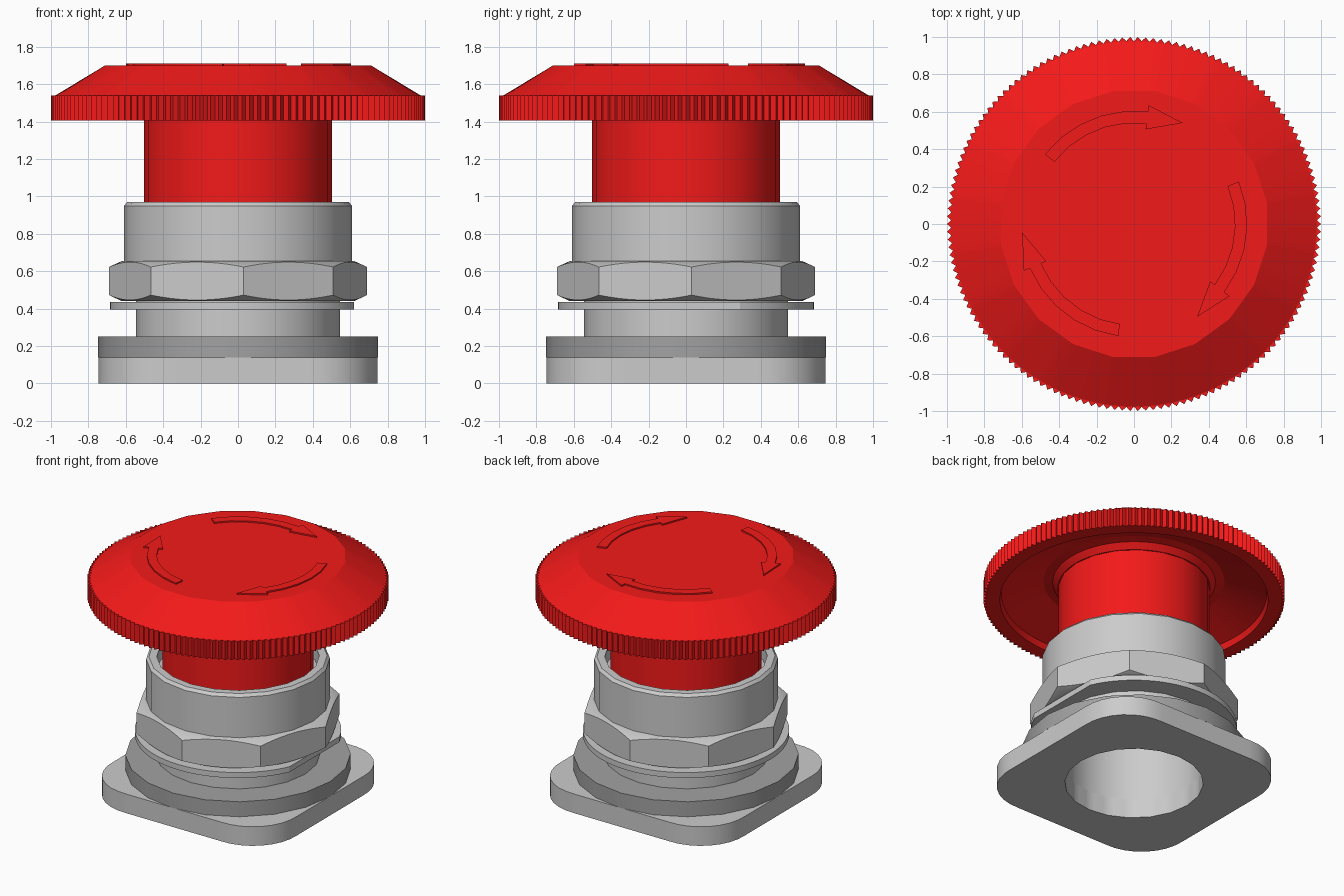
import bpy, bmesh
from math import pi, sin, cos, tan, sqrt, radians

if "Cube" in bpy.data.objects:
    bpy.data.objects.remove(bpy.data.objects["Cube"])

red = bpy.data.materials.new("red_plastic")
red.diffuse_color = (0.9, 0.01, 0.01, 1)
red.use_nodes = True
red.node_tree.nodes["Principled BSDF"].inputs["Base Color"].default_value = red.diffuse_color
dark = bpy.data.materials.new("dark_rubber")
dark.diffuse_color = (0.36, 0.36, 0.36, 1)
dark.use_nodes = True
dark.node_tree.nodes["Principled BSDF"].inputs["Base Color"].default_value = dark.diffuse_color


def finish(name, bm, mat=None):
    bmesh.ops.recalc_face_normals(bm, faces=bm.faces)
    me = bpy.data.meshes.new(name)
    bm.to_mesh(me)
    bm.free()
    me.shade_smooth()
    me.set_sharp_from_angle(angle=radians(25))
    if mat:
        me.materials.append(mat)
    ob = bpy.data.objects.new(name, me)
    bpy.context.collection.objects.link(ob)
    return ob


def loft(name, rings, n=20, mat=None, hollow=False):
    """Stack polar rings; radius and height may each be a function of angle."""
    val = lambda f, a: f(a) if callable(f) else f
    bm = bmesh.new()
    loops = []
    for r, z in rings:
        angles = [2 * pi * i / n for i in range(n)]
        loops.append([bm.verts.new((val(r, a) * cos(a), val(r, a) * sin(a), val(z, a)))
                      for a in angles])
    pairs = list(zip(loops, loops[1:]))
    if hollow:
        pairs.append((loops[-1], loops[0]))
    else:
        bm.faces.new(loops[0])
        bm.faces.new(loops[-1])
    for lo, hi in pairs:
        for i in range(n):
            j = (i + 1) % n
            bm.faces.new((lo[i], lo[j], hi[j], hi[i]))
    return finish(name, bm, mat)


def polygon(radius, sides, offset=0.0):
    """Polar radius of a regular polygon with a corner at the offset angle."""
    step = 2 * pi / sides
    return lambda a: radius * cos(step / 2) / cos((a - offset) % step - step / 2)


def rounded_square(a, half=0.745, rad=0.34):
    b = abs((a + pi / 4) % (pi / 2) - pi / 4)
    c = half - rad
    if half * tan(b) <= c:
        return half / cos(b)
    d = c * (cos(b) + sin(b))
    return d + sqrt(max(0, rad * rad - 2 * c * c + d * d))


# Mounting plate with round hole
hole = polygon(0.46, 20)
loft("base_plate", [(hole, 0), (rounded_square, 0), (rounded_square, 0.14), (hole, 0.14)],
     80, hollow=True)

# Dark gasket
loft("gasket", [(0.5, 0.14), (0.748, 0.14), (0.748, 0.25), (0.5, 0.25)], 20, dark, True)

# Threaded neck and collar, with a counterbore for the plunger
loft("housing", [(0.46, 0.14), (0.545, 0.14), (0.545, 0.6), (0.61, 0.6), (0.61, 0.95),
                 (0.592, 0.97), (0.54, 0.97), (0.54, 0.86), (0.46, 0.86)], hollow=True)

# Washer with one flat side towards +x
def washer_edge(a):
    return min(0.685, 0.62 / cos(a)) if cos(a) > 0.5 else 0.685

loft("washer", [(0.5, 0.395), (washer_edge, 0.395), (washer_edge, 0.435), (0.5, 0.435)],
     72, hollow=True)

# Eight-sided nut with chamfered corners
octagon = polygon(0.69, 8, radians(2.5))
inset = lambda a: 0.5 * (octagon(a) - 0.625)
loft("lock_nut", [(0.5, 0.44), (0.62, 0.44), (octagon, lambda a: 0.44 + inset(a)),
                  (octagon, lambda a: 0.655 - inset(a)), (0.62, 0.655), (0.5, 0.655)],
     144, hollow=True)

# Plunger stem
loft("plunger", [(0.502, 0.85), (0.502, 1.53)], 20, red)

# Mushroom cap: faceted top, knurled rim, hollow underside
N = 300
disc = polygon(0.72, 20, pi / 20)
knurl = lambda a: 1.0 if round(a * N / (2 * pi)) % 2 == 0 else 0.978
loft("mushroom_cap", [(disc, 1.70), (0.976, 1.54), (knurl, 1.54), (knurl, 1.405),
                      (0.89, 1.405), (0.88, 1.45), (0.6, 1.55), (0.54, 1.54),
                      (0.505, 1.50), (0.45, 1.50)], N, red)

# Three raised turning arrows
for k in range(3):
    turn = -120 * k
    arc = [142 - 59 * i / 5 for i in range(6)]
    outline = ([(0.605, t) for t in arc] + [(0.64, 83), (0.60, 64.3), (0.51, 83)]
               + [(0.54, t) for t in reversed(arc)])
    bm = bmesh.new()
    rows = [[bm.verts.new((r * cos(radians(t + turn)), r * sin(radians(t + turn)), z))
             for r, t in outline] for z in (1.69, 1.71)]
    for row in rows:
        bm.faces.new(row)
    for i in range(len(outline)):
        j = (i + 1) % len(outline)
        bm.faces.new((rows[0][i], rows[0][j], rows[1][j], rows[1][i]))
    finish(f"arrow_{k + 1}", bm, red)
